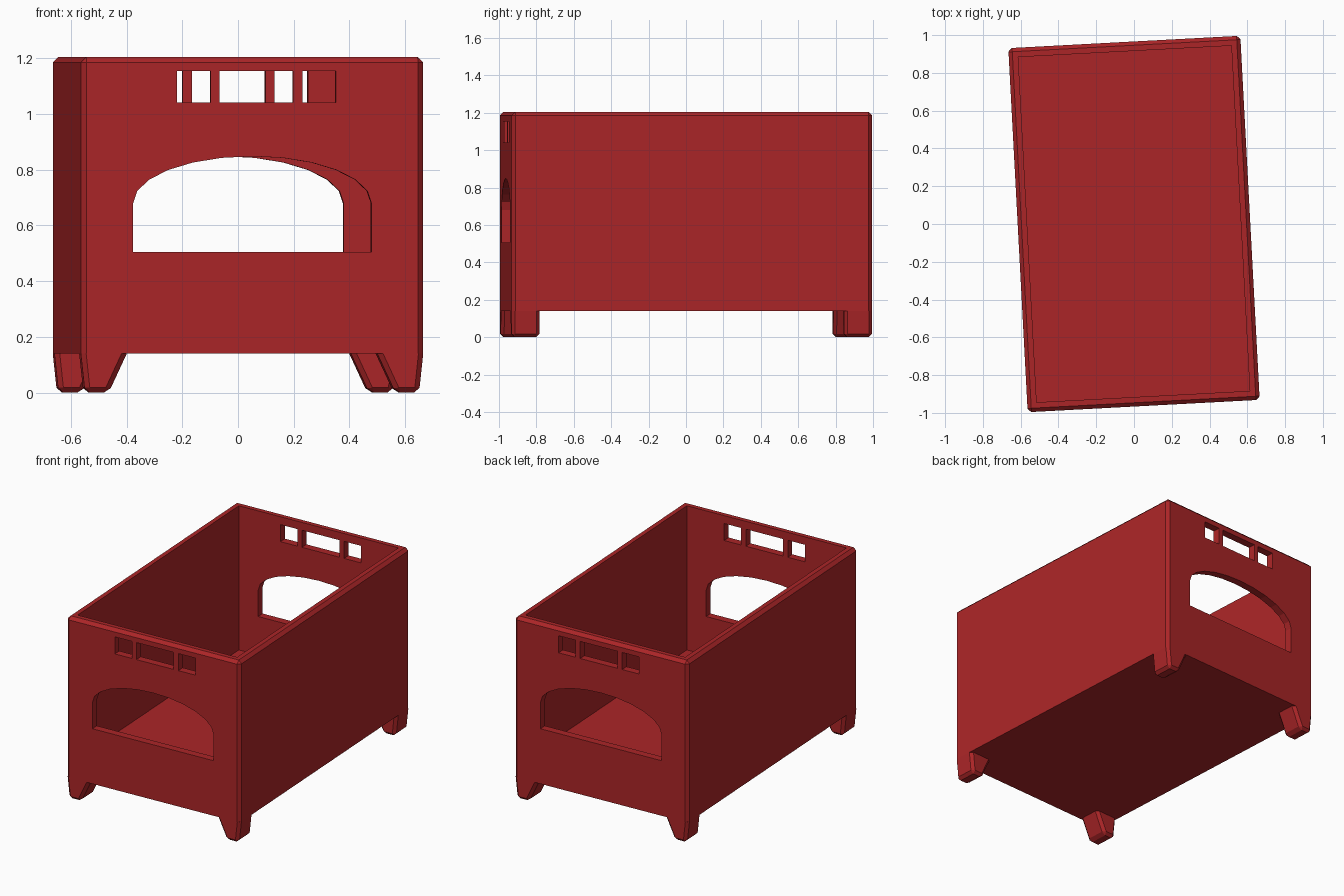
import bpy
import bmesh
from math import sin, cos, pi, radians
from mathutils import Matrix, Vector

cube = bpy.data.objects.get("Cube")
if cube:
    bpy.data.objects.remove(cube, do_unlink=True)

W, L = 0.615, 0.965            # half width and half length
BASE, FLOOR, TOP = 0.14, 0.25, 1.205
WALL = 0.05
TURN = Matrix.Rotation(radians(3.05), 4, 'Z')

red = bpy.data.materials.new("crate red")
red.use_nodes = True
colour = (0.41, 0.0185, 0.0203, 1)
red.diffuse_color = colour
red.node_tree.nodes["Principled BSDF"].inputs["Base Color"].default_value = colour


def finish(name, bm):
    """Turn a bmesh into an object, slightly rotated about z."""
    bmesh.ops.recalc_face_normals(bm, faces=bm.faces)
    bm.transform(TURN)
    mesh = bpy.data.meshes.new(name)
    bm.to_mesh(mesh)
    bm.free()
    mesh.materials.append(red)
    obj = bpy.data.objects.new(name, mesh)
    bpy.context.collection.objects.link(obj)
    return obj


def block(bm, low, high):
    """Add an axis-aligned block between two corners."""
    size = [b - a for a, b in zip(low, high)]
    mid = [(a + b) / 2 for a, b in zip(low, high)]
    matrix = Matrix.Translation(mid) @ Matrix.Diagonal((*size, 1))
    bmesh.ops.create_cube(bm, size=1, matrix=matrix)


def cut(target, cutter):
    """Subtract a cutter from the target and discard the cutter."""
    cutter.hide_render = True
    mod = target.modifiers.new("cut", 'BOOLEAN')
    mod.operation = 'DIFFERENCE'
    mod.solver = 'EXACT'
    mod.object = cutter
    bpy.context.view_layer.objects.active = target
    bpy.ops.object.modifier_apply(modifier=mod.name)
    bpy.data.objects.remove(cutter, do_unlink=True)


# Crate body with chamfered rim and corners
bm = bmesh.new()
block(bm, (-W, -L, BASE), (W, L, TOP))
edges = [e for e in bm.edges if any(v.co.z > BASE + 0.1 for v in e.verts)]
bmesh.ops.bevel(bm, geom=edges, offset=0.02, segments=1, affect='EDGES')
body = finish("crate_body", bm)

# Hollow interior
bm = bmesh.new()
block(bm, (WALL - W, WALL - L, FLOOR), (W - WALL, L - WALL, TOP + 0.2))
cut(body, finish("interior_cutter", bm))

# Arched opening through both ends
bm = bmesh.new()
outline = [(-0.428, 0.505), (0.428, 0.505)]
outline += [(0.428 * cos(pi * i / 12), 0.68 + 0.168 * sin(pi * i / 12)) for i in range(13)]
face = bm.faces.new([bm.verts.new((x, -L - 0.1, z)) for x, z in outline])
ext = bmesh.ops.extrude_face_region(bm, geom=[face])
moved = [v for v in ext["geom"] if isinstance(v, bmesh.types.BMVert)]
bmesh.ops.translate(bm, verts=moved, vec=Vector((0, 2 * L + 0.2, 0)))
cut(body, finish("arch_cutter", bm))

# Three grip slots through both ends
bm = bmesh.new()
for mid, half in ((-0.225, 0.06), (0, 0.132), (0.225, 0.06)):
    x = mid + 0.015
    block(bm, (x - half, -L - 0.1, 1.04), (x + half, L + 0.1, 1.153))
cut(body, finish("slot_cutter", bm))

# Four tapered feet, mirrored to the corners
for end, sy in (("front", -1), ("back", 1)):
    for side, sx in (("left", 1), ("right", -1)):
        bm = bmesh.new()
        block(bm, (0.45, L - 0.15, 0), (W, L, BASE))
        for v in bm.verts:
            if v.co.z < 0.01:
                v.co.x = 0.515 if v.co.x < 0.5 else 0.6
        edges = [e for e in bm.edges if any(v.co.z < 0.01 for v in e.verts)]
        bmesh.ops.bevel(bm, geom=edges, offset=0.018, segments=1, affect='EDGES')
        bm.transform(Matrix.Diagonal((sx, sy, 1, 1)))
        finish(f"{end}_{side}_foot", bm)
